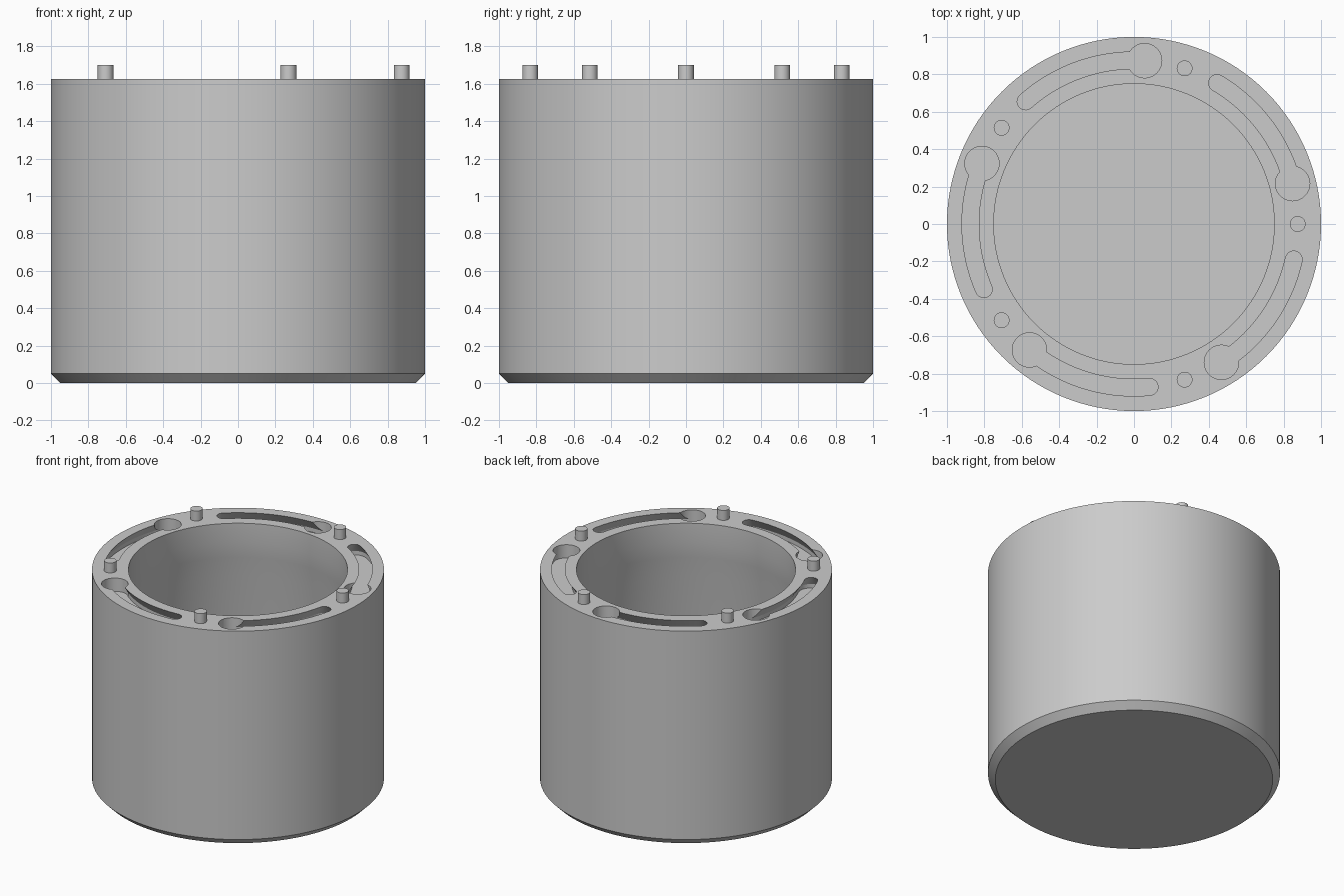
import bpy, bmesh
from math import sin, cos, pi, radians

cube = bpy.data.objects.get("Cube")
if cube:
    bpy.data.objects.remove(cube, do_unlink=True)

TOP = 1.625        # rim height
RING = 0.875       # radius on which slots, holes and pins sit
DEPTH = 0.1        # slot and hole depth
HEAD = 0.09        # hole radius, also the half width of the undercut
NECK = 0.045       # half width of the slot mouth
COUNT = 5

grey = bpy.data.materials.new("grey")
grey.use_nodes = True
colour = (0.6, 0.6, 0.6, 1)
grey.diffuse_color = colour
grey.node_tree.nodes["Principled BSDF"].inputs["Base Color"].default_value = colour


def polar(r, a, centre=(0, 0)):
    return centre[0] + r * cos(a), centre[1] + r * sin(a)


def circle(r, n, centre=(0, 0)):
    return [polar(r, 2 * pi * i / n, centre) for i in range(n)]


def loft(name, sections):
    """Closed solid through a list of (outline, height) sections."""
    bm = bmesh.new()
    rings = [[bm.verts.new((x, y, z)) for x, y in pts] for pts, z in sections]
    for low, high in zip(rings, rings[1:]):
        n = len(low)
        for i in range(n):
            j = (i + 1) % n
            bm.faces.new((low[i], low[j], high[j], high[i]))
    bm.faces.new(rings[0][::-1])
    bm.faces.new(rings[-1])
    bmesh.ops.recalc_face_normals(bm, faces=bm.faces)
    mesh = bpy.data.meshes.new(name)
    bm.to_mesh(mesh)
    bm.free()
    mesh.materials.append(grey)
    obj = bpy.data.objects.new(name, mesh)
    bpy.context.collection.objects.link(obj)
    return obj


def arc_slot(start, end, half):
    """Curved slot outline with round ends, following the ring."""
    steps = 24
    span = [start + (end - start) * i / steps for i in range(steps + 1)]
    caps = [pi * i / 10 for i in range(1, 10)]
    pts = [polar(RING + half, a) for a in span]
    pts += [polar(half, end + c, polar(RING, end)) for c in caps]
    pts += [polar(RING - half, a) for a in reversed(span)]
    pts += [polar(half, start + pi + c, polar(RING, start)) for c in caps]
    return pts


def cut(target, sections):
    cutter = loft("cutter", sections)
    cutter.hide_render = True
    mod = target.modifiers.new("cut", "BOOLEAN")
    mod.operation = "DIFFERENCE"
    mod.solver = "EXACT"
    mod.object = cutter
    bpy.context.view_layer.objects.active = target
    bpy.ops.object.modifier_apply(modifier=mod.name)
    bpy.data.objects.remove(cutter, do_unlink=True)


# Cup body: chamfered foot, straight wall, thick lip, cavity widening below it
SIDES = 128
profile = [(0.95, 0), (1, 0.05), (1, TOP), (0.75, TOP), (0.75, 1.48),
           (0.765, 1.36), (0.79, 1.2), (0.9, 0.1)]
parts = [loft("cup_body", [(circle(r, SIDES), z) for r, z in profile])]

# Undercut keyhole slots in the rim, with a locating pin between each pair
for k in range(COUNT):
    turn = 2 * pi * k / COUNT
    start, end = turn + radians(14.3), turn + radians(59.5)
    mouth = arc_slot(start + radians(2), end, NECK)
    under = arc_slot(start + radians(2), end, HEAD)
    hole = circle(HEAD + 0.002, 40, polar(RING, start))
    cut(parts[0], [(under, TOP - DEPTH), (under, TOP - 0.07),
                   (mouth, TOP), (mouth, TOP + 0.1)])
    cut(parts[0], [(hole, TOP - DEPTH), (hole, TOP + 0.1)])
    pin = circle(0.042, 32, polar(RING, turn))
    parts.append(loft(f"rim_pin_{k + 1}", [(pin, TOP - 0.01), (pin, 1.7)]))

# Smooth round walls, crisp edges
bpy.ops.object.select_all(action="DESELECT")
for part in parts:
    part.select_set(True)
bpy.context.view_layer.objects.active = parts[0]
bpy.ops.object.shade_smooth_by_angle(angle=radians(30))
